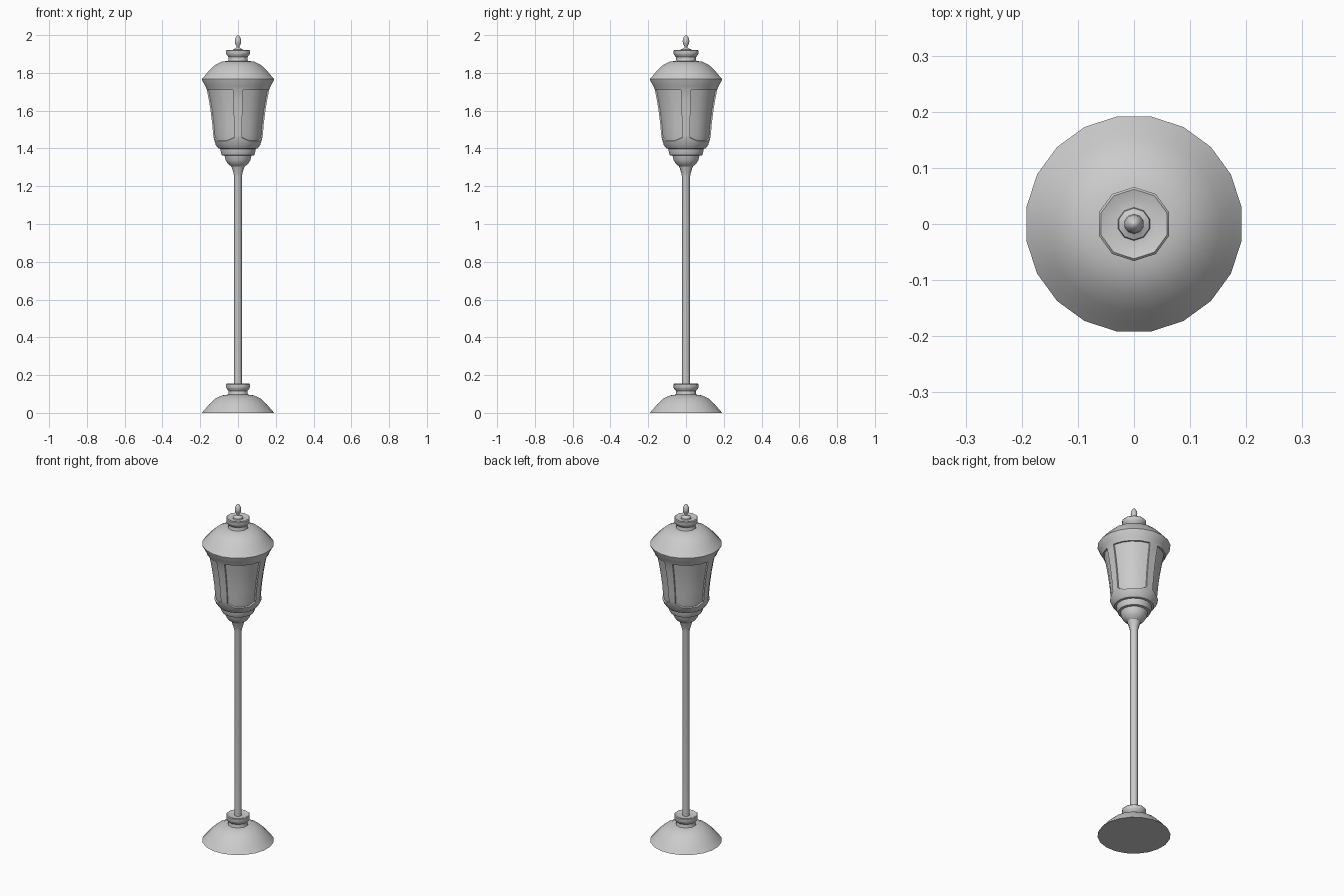
import bpy, bmesh, math

if "Cube" in bpy.data.objects:
    bpy.data.objects.remove(bpy.data.objects["Cube"])


def finish(bm, name, angle=35):
    bmesh.ops.recalc_face_normals(bm, faces=bm.faces)
    mesh = bpy.data.meshes.new(name)
    bm.to_mesh(mesh)
    bm.free()
    ob = bpy.data.objects.new(name, mesh)
    bpy.context.collection.objects.link(ob)
    bpy.ops.object.select_all(action='DESELECT')
    ob.select_set(True)
    bpy.context.view_layer.objects.active = ob
    bpy.ops.object.shade_smooth_by_angle(angle=math.radians(angle))
    return ob


def lathe(profile, sides, start):
    """Revolve (radius, z) points; returns the bmesh, vertex rings and face rows."""
    bm = bmesh.new()
    rings = []
    for r, z in profile:
        rings.append([bm.verts.new((r * math.cos(a), r * math.sin(a), z))
                      for a in (math.radians(start) + math.tau * i / sides for i in range(sides))])
    rows = []
    for lo, hi in zip(rings, rings[1:]):
        rows.append([bm.faces.new((lo[i], lo[(i + 1) % sides], hi[(i + 1) % sides], hi[i]))
                     for i in range(sides)])
    bm.faces.new(rings[0])
    bm.faces.new(rings[-1])
    return bm, rings, rows


# Base and roof share the same dome and flared collar
DOME = [(0.194, 0), (0.178, 0.018), (0.155, 0.045), (0.124, 0.074), (0.085, 0.093), (0.05, 0.097)]
COLLAR = [(0.058, 0.09), (0.053, 0.102), (0.053, 0.116), (0.064, 0.13), (0.066, 0.136),
          (0.066, 0.151), (0.062, 0.155), (0.046, 0.15), (0.03, 0.15)]
for label, z0 in (("base", 0.0), ("roof", 1.767)):
    bm, _, _ = lathe([(r, z + z0) for r, z in DOME], 20, 9)
    finish(bm, label + "_dome")
    bm, _, _ = lathe([(r, z + z0) for r, z in COLLAR], 10, 90)
    finish(bm, label + "_collar")

# Pole with a flared top
bm, _, _ = lathe([(0.021, 0.12), (0.021, 1.25), (0.025, 1.27), (0.034, 1.298), (0.04, 1.315)], 10, 90)
finish(bm, "pole", 40)

# Stepped cup under the lantern
bm, _, _ = lathe([(0.036, 1.305), (0.054, 1.318), (0.066, 1.337), (0.072, 1.362),
                  (0.086, 1.364), (0.092, 1.378), (0.094, 1.398), (0.08, 1.402)], 20, 9)
finish(bm, "lantern_cup")

# Lantern body: four recessed windows between narrow ribs
BODY = [(0.085, 1.396), (0.105, 1.4), (0.119, 1.418), (0.128, 1.44), (0.133, 1.47), (0.138, 1.53),
        (0.147, 1.6), (0.157, 1.66), (0.167, 1.71), (0.174, 1.728), (0.193, 1.762), (0.194, 1.767)]
bm, rings, rows = lathe(BODY, 20, 9)
for k in range(4):
    for col in (5 * k, 5 * k + 4):
        v = rings[3][col]
        v.co = v.co.lerp(rings[4][col].co, 0.55)
for k in range(4):
    window = [rows[j][5 * k + i] for j in range(3, 8) for i in range(4)]
    bmesh.ops.recalc_face_normals(bm, faces=bm.faces)
    bmesh.ops.inset_region(bm, faces=window, thickness=0.002, depth=-0.008, use_even_offset=True)
finish(bm, "lantern_body")

# Finial: small stem and teardrop knob
bm, _, _ = lathe([(0.03, 1.915), (0.028, 1.924), (0.015, 1.93), (0.008, 1.936), (0.009, 1.943),
                  (0.015, 1.953), (0.018, 1.966), (0.016, 1.98), (0.01, 1.993), (0.003, 2.0)], 10, 90)
finish(bm, "finial", 50)
